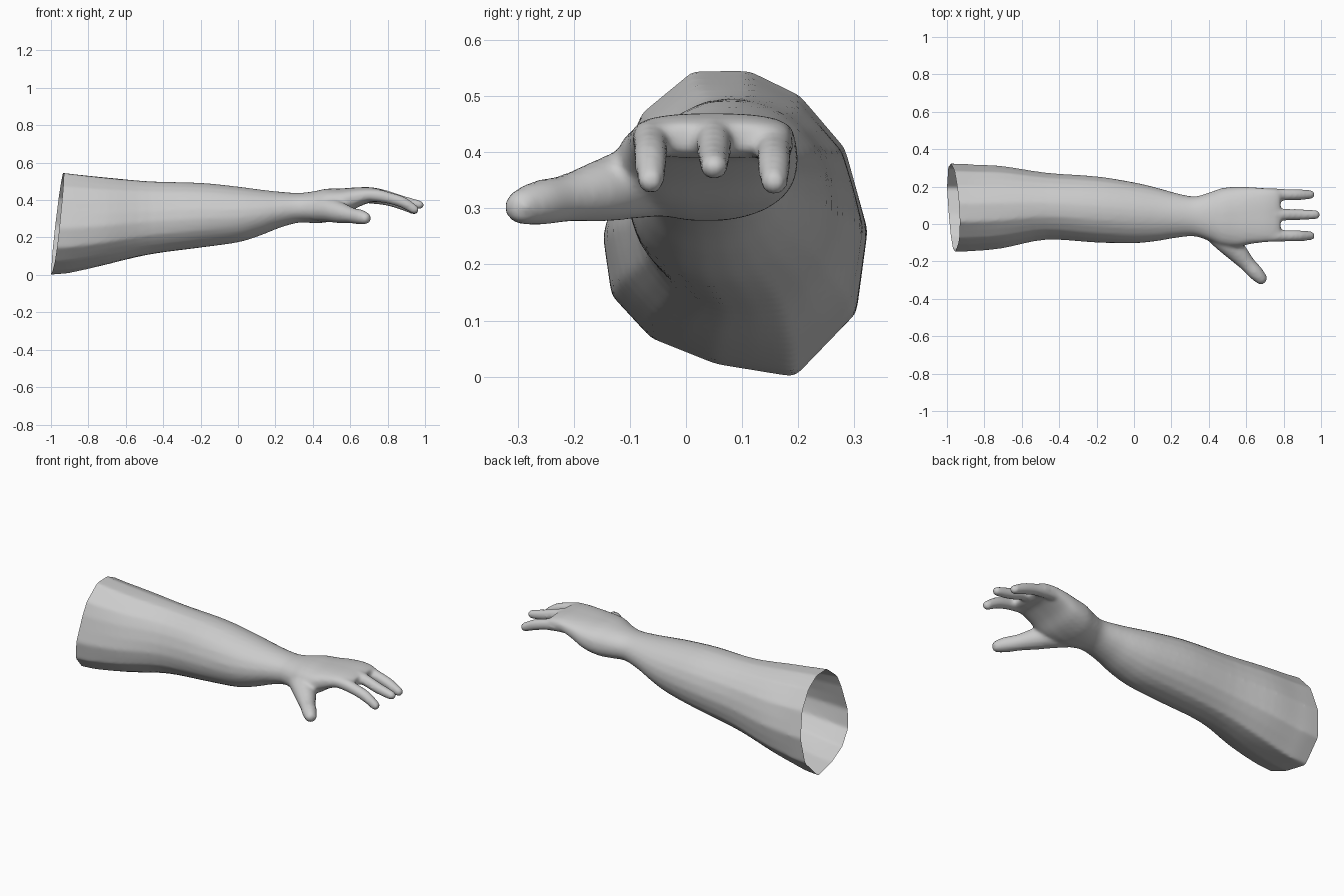
import bpy, bmesh, math
from mathutils import Vector

if "Cube" in bpy.data.objects:
    bpy.data.objects.remove(bpy.data.objects["Cube"])

bm = bmesh.new()


def loft(rings):
    """Skin a list of equal rings and close both ends."""
    vs = [[bm.verts.new(p) for p in r] for r in rings]
    n = len(vs[0])
    faces = [bm.faces.new((a[i], a[(i + 1) % n], b[(i + 1) % n], b[i]))
             for a, b in zip(vs, vs[1:]) for i in range(n)]
    faces += [bm.faces.new(vs[0][::-1]), bm.faces.new(vs[-1])]
    bmesh.ops.recalc_face_normals(bm, faces=faces)


def smooth_rows(rows, steps=4):
    """Catmull-Rom interpolation of rows of numbers."""
    out = []
    for i in range(len(rows) - 1):
        p = [rows[max(0, min(len(rows) - 1, i + k))] for k in (-1, 0, 1, 2)]
        for s in range(steps):
            t = s / steps
            out.append([b + 0.5 * t * (c - a + t * (2*a - 5*b + 4*c - d + t * (3*(b - c) + d - a)))
                        for a, b, c, d in zip(*p)])
    return out + [rows[-1]]


def tube(rows):
    """Finger: rows of x, y, z, radius, with a rounded tip."""
    rows = smooth_rows(rows)
    pts = [Vector(r[:3]) for r in rows]
    rad = [r[3] for r in rows]
    d = (pts[-1] - pts[-2]).normalized()
    end, r0 = pts[-1], rad[-1]
    for a in (25, 50, 75):
        pts.append(end + d * r0 * math.sin(math.radians(a)))
        rad.append(r0 * math.cos(math.radians(a)))
    rings = []
    for i, (p, r) in enumerate(zip(pts, rad)):
        t = (pts[min(i + 1, len(pts) - 1)] - pts[max(i - 1, 0)]).normalized()
        u = t.cross(Vector((0, 0, 1))).normalized()
        v = u.cross(t)
        rings.append([p + r * (u * math.cos(k * math.tau / 14) + v * math.sin(k * math.tau / 14))
                      for k in range(14)])
    loft(rings)


# outline of the open sleeve end (y, z), normalised to a unit box
outline = [(.01, .545), (.11, .545), (.2, .5), (.28, .405), (.32, .26), (.30, .115), (.19, .003),
           (.05, .025), (-.065, .07), (-.135, .145), (-.15, .25), (-.11, .4), (-.08, .47)]
unit = [Vector(((y - .085) / .235, (z - .274) / .271)) for y, z in outline]
unit = [p for a, b in zip(unit, unit[1:] + unit[:1]) for p in (a, (a + b) / 2)]

# forearm, wrist and palm: x, y min, y max, z min, z max, roundness, squareness
sections = [
    (-1.08, -.145, .325, -.005, .56, 0, 1), (-.94, -.148, .323, .004, .545, 0, 1),
    (-.85, -.145, .318, .018, .535, .1, 1), (-.7, -.13, .31, .05, .52, .3, 1),
    (-.47, -.085, .275, .105, .5, .6, 1), (-.2, -.1, .255, .143, .492, .8, 1),
    (0, -.103, .223, .173, .472, 1, 1), (.12, -.092, .195, .21, .456, 1, 1),
    (.22, -.075, .167, .25, .445, 1, 1), (.32, -.066, .148, .278, .438, 1, .95),
    (.4, -.09, .168, .277, .446, 1, .9), (.47, -.12, .192, .28, .46, 1, .85),
    (.55, -.125, .2, .305, .462, 1, .8), (.62, -.108, .198, .35, .467, 1, .75),
    (.7, -.098, .192, .385, .469, 1, .72), (.755, -.095, .188, .39, .461, 1, .7),
    (.783, -.085, .178, .402, .448, 1, .7)]
rings = []
for x, y0, y1, z0, z1, w, e in smooth_rows(sections):
    ring = []
    for p in unit:
        q = p.normalized()
        q = Vector([math.copysign(abs(c) ** e, c) for c in q])
        q = p.lerp(q, max(0, min(1, w)))
        ring.append(((x), (y0 + y1) / 2 + q.x * (y1 - y0) / 2, (z0 + z1) / 2 + q.y * (z1 - z0) / 2))
    rings.append(ring)
loft(rings)

# three fingers: y, tip x, tip z, base height offset
for y, tip, tz, dz in ((.157, .942, .347, -.012), (.05, .97, .374, .006), (-.063, .943, .35, 0)):
    tube([(.66, y, .425 + dz, .030), (.74, y, .424 + dz, .034), (.81, y, .41 + dz, .031),
          (.88, y, .388 + dz, .030), (tip, y, tz, .025)])

# thumb
tube([(.42, -.03, .345, .06), (.49, -.09, .345, .064), (.55, -.15, .331, .056),
      (.605, -.212, .318, .043), (.65, -.26, .310, .041), (.678, -.29, .303, .034)])

mesh = bpy.data.meshes.new("arm")
bm.to_mesh(mesh)
bm.free()
arm = bpy.data.objects.new("arm", mesh)
bpy.context.collection.objects.link(arm)
bpy.context.view_layer.objects.active = arm
arm.select_set(True)

# fuse the parts into one skin and soften the joins
m = arm.modifiers.new("fuse", 'REMESH')
m.mode = 'VOXEL'
m.voxel_size = 0.01
s = arm.modifiers.new("soften", 'SMOOTH')
s.factor, s.iterations = 0.5, 6
for name in ("fuse", "soften"):
    bpy.ops.object.modifier_apply(modifier=name)

# slanted open end
bm = bmesh.new()
bm.from_mesh(arm.data)
bmesh.ops.bisect_plane(bm, geom=bm.verts[:] + bm.edges[:] + bm.faces[:], plane_co=(-.99, 0, 0),
                       plane_no=(-1, -.05, .11), clear_outer=True)
bm.to_mesh(arm.data)
bm.free()
arm.data.shade_smooth()
